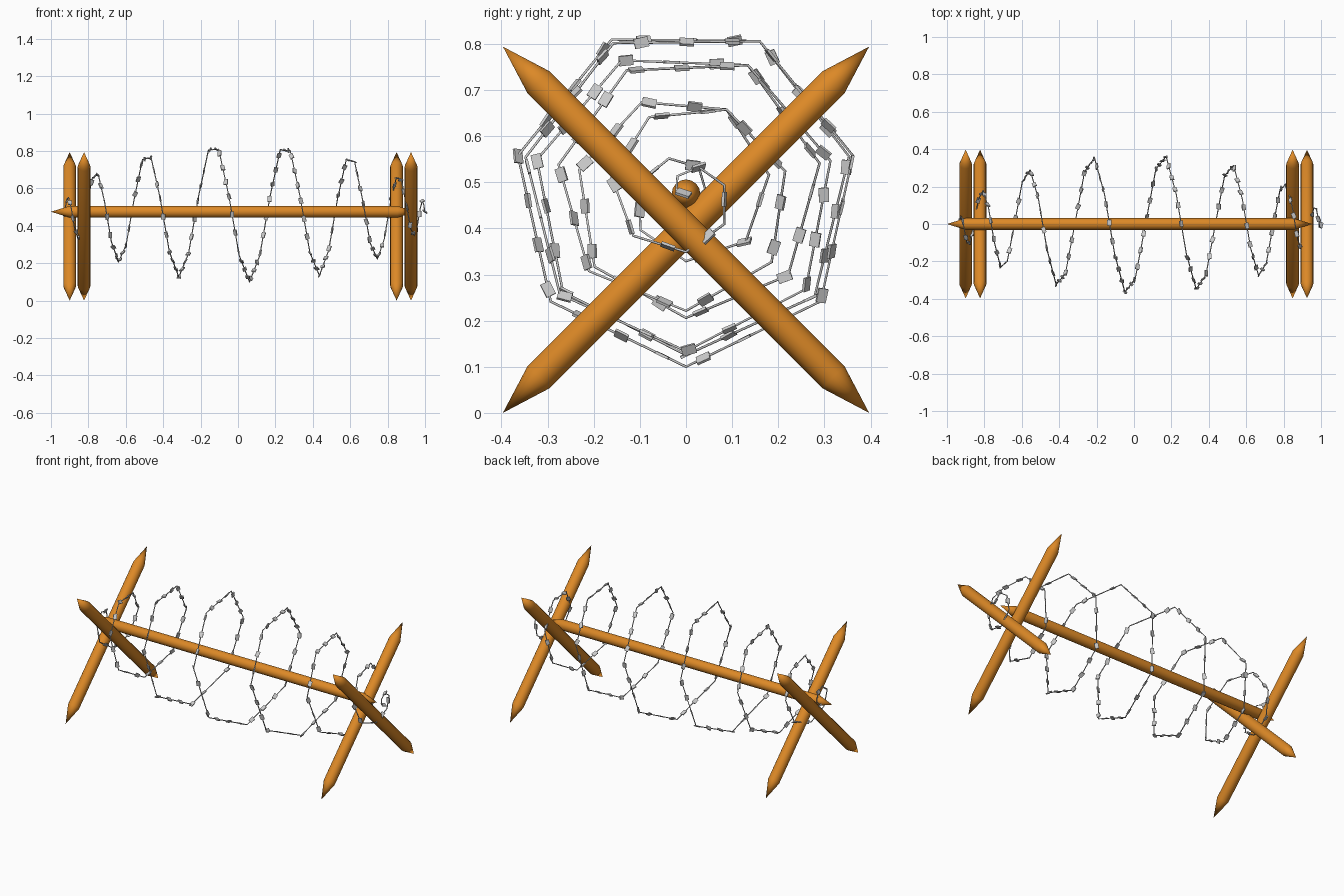
import bpy, bmesh, math, random
from mathutils import Vector, Matrix

if "Cube" in bpy.data.objects:
    bpy.data.objects.remove(bpy.data.objects["Cube"])

random.seed(4)
wood = bpy.data.materials.new("orange_wood")
wood.diffuse_color = (0.72, 0.25, 0.02, 1)
wood.use_nodes = True
wood.node_tree.nodes["Principled BSDF"].inputs["Base Color"].default_value = wood.diffuse_color


def add_object(name, bm, mat=None):
    mesh = bpy.data.meshes.new(name)
    bm.to_mesh(mesh)
    bm.free()
    obj = bpy.data.objects.new(name, mesh)
    bpy.context.collection.objects.link(obj)
    if mat:
        mesh.materials.append(mat)
    return obj


def stake(name, start, end, radius, tip, sides=16):
    """Round log between two points, sharpened at both ends."""
    start, end = Vector(start), Vector(end)
    length = (end - start).length
    rot = (end - start).to_track_quat('Z', 'Y').to_matrix().to_4x4()
    place = Matrix.Translation(start) @ rot
    bm = bmesh.new()
    rings = []
    for h in (tip, length - tip):
        rings.append([bm.verts.new(place @ Vector((
            radius * math.cos(a), radius * math.sin(a), h)))
            for a in (2 * math.pi * i / sides for i in range(sides))])
    low, high = bm.verts.new(start), bm.verts.new(end)
    for i in range(sides):
        j = (i + 1) % sides
        a, b = rings
        bm.faces.new((a[i], a[j], b[j], b[i]))
        bm.faces.new((low, a[j], a[i]))
        bm.faces.new((high, b[i], b[j]))
    obj = add_object(name, bm, wood)
    bpy.ops.object.select_all(action='DESELECT')
    bpy.context.view_layer.objects.active = obj
    obj.select_set(True)
    bpy.ops.object.shade_smooth_by_angle(angle=math.radians(30))


# Horizontal rail
RAIL_Z = 0.475
stake("rail", (-1, 0, RAIL_Z), (0.952, 0, RAIL_Z), 0.031, 0.1)

# Crossed stakes at each end
H = 0.397
for side, x_rise, x_fall in (("left", -0.9, -0.823), ("right", 0.848, 0.925)):
    stake(side + "_rising_stake", (x_rise, -H, 0), (x_rise, H, 2 * H), 0.034, 0.11)
    stake(side + "_falling_stake", (x_fall, -H, 2 * H), (x_fall, H, 0), 0.034, 0.11)

# Wire path: spherical spiral, seven straight segments per turn
SEGMENTS = 55
path = []
for i in range(SEGMENTS + 1):
    lat = math.pi * (i / SEGMENTS - 0.5)
    turn = 2 * math.pi * (i / 7 - 0.5)
    r = 0.375 * math.cos(lat)
    path.append(Vector((0.034 + 0.9655 * math.sin(lat),
                        -r * math.sin(turn), RAIL_Z + r * math.cos(turn))))

curve = bpy.data.curves.new("wire", 'CURVE')
curve.dimensions = '3D'
curve.bevel_depth = 0.003
curve.bevel_resolution = 1
curve.use_fill_caps = True
spline = curve.splines.new('POLY')
spline.points.add(len(path) - 1)
for p, co in zip(spline.points, path):
    p.co = (*co, 1)
wire = bpy.data.objects.new("wire", curve)
bpy.context.collection.objects.link(wire)

# Flat barbs spaced evenly along the wire
bm = bmesh.new()
SPACING = 0.1
travel = 0.02
for a, b in zip(path, path[1:]):
    seg = b - a
    rot = seg.to_track_quat('X', 'Z').to_matrix().to_4x4()
    while travel < seg.length:
        spin = Matrix.Rotation(random.uniform(0, math.pi), 4, 'X')
        tilt = Matrix.Rotation(random.uniform(-0.25, 0.25), 4, 'Z')
        place = Matrix.Translation(a + seg.normalized() * travel)
        size = Matrix.Diagonal((0.031, 0.022, 0.006, 1))
        bmesh.ops.create_cube(bm, size=1, matrix=place @ rot @ spin @ tilt @ size)
        travel += SPACING
    travel -= seg.length
add_object("barbs", bm)
